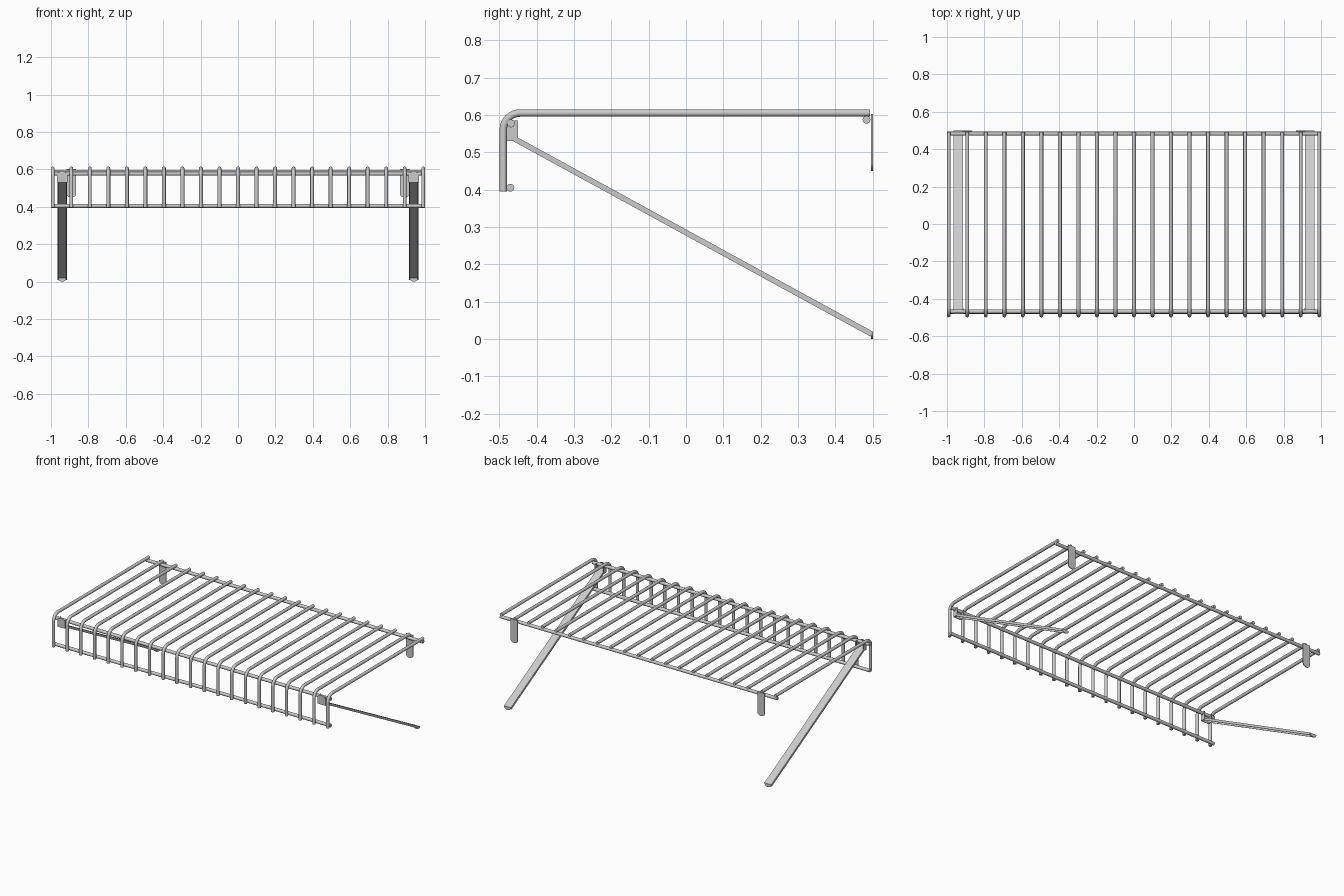
import bpy, bmesh
from math import sin, cos, pi
from mathutils import Vector

if "Cube" in bpy.data.objects:
    bpy.data.objects.remove(bpy.data.objects["Cube"])


def finish(obj, angle=0.6):
    bpy.ops.object.select_all(action='DESELECT')
    obj.select_set(True)
    bpy.context.view_layer.objects.active = obj
    bpy.ops.object.shade_smooth_by_angle(angle=angle)
    return obj


def wire(name, pts, r):
    """Round wire swept along a list of points, with capped ends."""
    cu = bpy.data.curves.new(name, 'CURVE')
    cu.dimensions = '3D'
    cu.bevel_depth = r
    cu.bevel_resolution = 6
    cu.use_fill_caps = True
    sp = cu.splines.new('POLY')
    sp.points.add(len(pts) - 1)
    for p, co in zip(sp.points, pts):
        p.co = (*co, 1)
    ob = bpy.data.objects.new(name, cu)
    bpy.context.collection.objects.link(ob)
    bpy.ops.object.select_all(action='DESELECT')
    ob.select_set(True)
    bpy.context.view_layer.objects.active = ob
    bpy.ops.object.convert(target='MESH')
    ob = bpy.context.view_layer.objects.active
    return finish(ob, 0.8)


def prism(name, outline, direction):
    """Planar outline extruded along a vector."""
    bm = bmesh.new()
    face = bm.faces.new([bm.verts.new(p) for p in outline])
    ext = bmesh.ops.extrude_face_region(bm, geom=[face])
    bmesh.ops.translate(bm, vec=Vector(direction),
                        verts=[g for g in ext['geom'] if isinstance(g, bmesh.types.BMVert)])
    bmesh.ops.recalc_face_normals(bm, faces=bm.faces)
    me = bpy.data.meshes.new(name)
    bm.to_mesh(me)
    bm.free()
    ob = bpy.data.objects.new(name, me)
    bpy.context.collection.objects.link(ob)
    return finish(ob)


def tab_outline(x, y, half, z_flat, z_tip, flip=1):
    """Strip in the XZ plane with a rounded end at z_tip."""
    pts = [(x - half, y, z_flat)]
    c = z_tip + flip * half * 0.8
    for i in range(13):
        a = pi * i / 12
        pts.append((x - half * cos(a), y, c - flip * half * 0.8 * sin(a)))
    pts.append((x + half, y, z_flat))
    return pts


# Bent shelf wires
R, N = 0.045, 21
path = [(-0.489, 0.395)]
for i in range(9):
    a = pi / 2 * i / 8
    path.append((-0.489 + R - R * cos(a), 0.605 - R + R * sin(a)))
path.append((0.493, 0.605))
first = wire("shelf_wire", [(0, y, z) for y, z in path], 0.01)
first.location.x = -0.99
for i in range(1, N):
    w = first.copy()
    w.name = "shelf_wire_%02d" % i
    w.location.x = -0.99 + 0.099 * i
    bpy.context.collection.objects.link(w)

# Long cross rods
for name, y, z in (("front_lower_rod", -0.47, 0.405),
                   ("front_upper_rod", -0.468, 0.577),
                   ("back_rod", 0.483, 0.587)):
    wire(name, [(-1, y, z), (1, y, z)], 0.0105)

# Slanted channel struts, their brackets and the wall clips
start, end = Vector((0, -0.475, 0.553)), Vector((0, 0.5, 0.02))
run = end - start
down = Vector((0, run.z, -run.y)).normalized()
for s, side in ((-1, "left"), (1, "right")):
    x = s * 0.94
    h, t, d = 0.025, 0.004, 0.0145
    section = [(-h, 0), (h, 0), (h, d), (h - t, d), (h - t, t), (-h + t, t), (-h + t, d), (-h, d)]
    prism(side + "_strut", [start + Vector((x + u, 0, 0)) + down * v for u, v in section], run)
    prism(side + "_strut_foot", tab_outline(x, 0.495, h, 0.021, 0.0), (0, 0.005, 0))
    # bracket front plate and cheeks around the upper rod
    prism(side + "_bracket_front", tab_outline(x, -0.481, 0.028, 0.53, 0.59, -1), (0, 0.004, 0))
    for u in (-0.028, 0.024):
        prism(side + "_bracket_cheek",
              [(x + u, yy, zz) for yy, zz in ((-0.48, 0.53), (-0.45, 0.53), (-0.45, 0.585), (-0.48, 0.585))],
              (0.004, 0, 0))
    # wall clip hanging behind the back rod
    prism(side + "_wall_clip", tab_outline(s * 0.891, 0.495, 0.026, 0.603, 0.45), (0, 0.005, 0))
